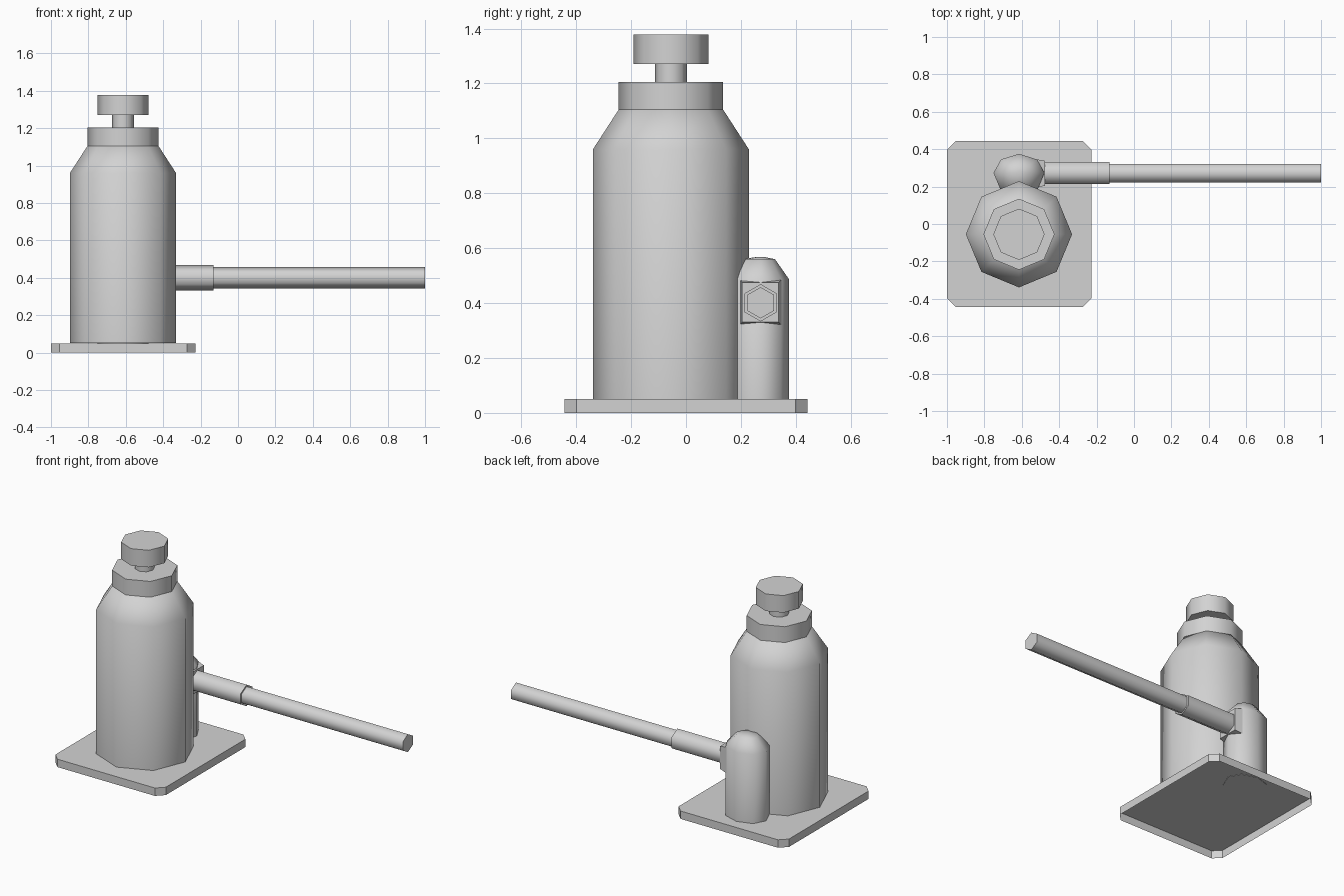
import bpy
import bmesh
from math import cos, sin, pi, radians
from mathutils import Matrix, Vector

old = bpy.data.objects.get("Cube")
if old:
    bpy.data.objects.remove(old)

steel = bpy.data.materials.new("grey steel")
steel.use_nodes = True
GREY = (0.65, 0.65, 0.65, 1)
steel.diffuse_color = GREY
steel.node_tree.nodes["Principled BSDF"].inputs["Base Color"].default_value = GREY


def finish(name, bm, smooth=True):
    mesh = bpy.data.meshes.new(name)
    bm.to_mesh(mesh)
    bm.free()
    mesh.materials.append(steel)
    obj = bpy.data.objects.new(name, mesh)
    bpy.context.collection.objects.link(obj)
    if smooth:
        bpy.ops.object.select_all(action="DESELECT")
        obj.select_set(True)
        bpy.context.view_layer.objects.active = obj
        bpy.ops.object.shade_smooth_by_angle(angle=radians(65))


def lathe(name, profile, centre, sides=8, back=1, along_x=False):
    """Turn (radius, height) pairs into a faceted solid; back flattens its +y half."""
    bm = bmesh.new()
    rings = []
    for r, h in profile:
        ring = []
        for i in range(sides):
            a = 2 * pi * i / sides
            y = r * sin(a)
            p = Vector((r * cos(a), y * back if y > 0 else y, h))
            if along_x:
                p = Vector((p.z, p.y, p.x))
            ring.append(bm.verts.new(p + Vector(centre)))
        rings.append(ring)
    for low, high in zip(rings, rings[1:]):
        for i in range(sides):
            j = (i + 1) % sides
            bm.faces.new((low[i], low[j], high[j], high[i]))
    bm.faces.new(rings[0])
    bm.faces.new(rings[-1])
    bmesh.ops.recalc_face_normals(bm, faces=bm.faces)
    finish(name, bm)


def block(low, high):
    low, high = Vector(low), Vector(high)
    bm = bmesh.new()
    bmesh.ops.create_cube(bm, size=1, matrix=Matrix.Translation((low + high) / 2)
                          @ Matrix.Diagonal((*(high - low), 1)))
    return bm


# Base: a pressed plate with clipped corners and a turned-down rim, open below
bm = block((-1, -0.443, 0), (-0.227, 0.443, 0.05))
upright = [e for e in bm.edges if abs(e.verts[0].co.z - e.verts[1].co.z) > 0.01]
bmesh.ops.bevel(bm, geom=upright, offset=0.045, segments=1, affect="EDGES")
bm.normal_update()
underside = [f for f in bm.faces if f.normal.z < -0.9]
bmesh.ops.delete(bm, geom=underside, context="FACES")
finish("base_plate", bm, smooth=False)

# Main cylinder with sloped shoulder, collar, ram and saddle
AXIS = (-0.615, -0.055, 0)
lathe("main_cylinder", [(0.284, 0.051), (0.284, 0.96), (0.19, 1.105)], AXIS)
lathe("collar", [(0.19, 1.105), (0.19, 1.205)], AXIS)
lathe("ram", [(0.058, 1.19), (0.058, 1.29)], AXIS)
lathe("saddle", [(0.137, 1.27), (0.137, 1.378)], AXIS)

# Pump cylinder with a low dome, its back flatter than its front
lathe("pump_cylinder", [(0.136, 0.048), (0.136, 0.487), (0.068, 0.56), (0.015, 0.568)],
      (-0.615, 0.273, 0), back=0.75)

# Handle socket, narrowing outward
bm = block((-0.54, 0.192, 0.317), (-0.475, 0.35, 0.488))
MOUTH = Vector((-0.475, 0.271, 0.403))
for v in bm.verts:
    if v.co.x > -0.5:
        v.co = MOUTH + (v.co - MOUTH) * 0.84
finish("handle_socket", bm, smooth=False)

# Sleeve and rod
HANDLE = (0, 0.272, 0.401)
lathe("handle_sleeve", [(0.068, -0.55), (0.068, -0.13)], HANDLE, sides=6, along_x=True)
lathe("handle_rod", [(0.057, -0.2), (0.057, 1)], HANDLE, sides=6, along_x=True)
